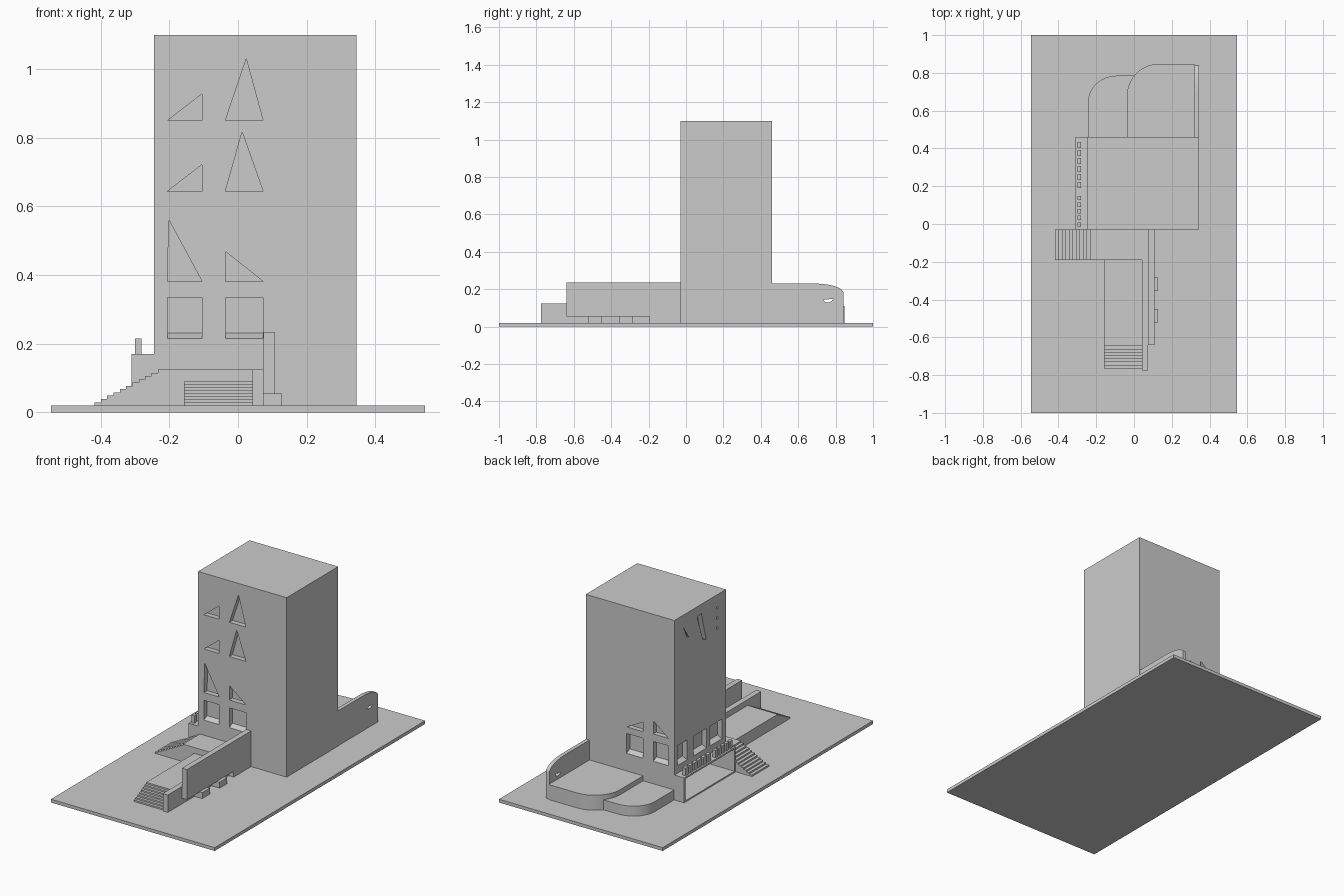
import bpy, bmesh, math
from mathutils import Vector

if "Cube" in bpy.data.objects:
    bpy.data.objects.remove(bpy.data.objects["Cube"])


def loft(bm, a, b):
    # closed solid between two matching outlines
    va, vb = [bm.verts.new(p) for p in a], [bm.verts.new(p) for p in b]
    n = len(va)
    bm.faces.new(va[::-1])
    bm.faces.new(vb)
    for i in range(n):
        j = (i + 1) % n
        bm.faces.new((va[i], va[j], vb[j], vb[i]))


def finish(name, bm):
    bmesh.ops.recalc_face_normals(bm, faces=bm.faces)
    me = bpy.data.meshes.new(name)
    bm.to_mesh(me)
    bm.free()
    ob = bpy.data.objects.new(name, me)
    bpy.context.collection.objects.link(ob)
    return ob


def prism(name, pts, axis, lo, hi):
    # extrude a 2D outline along x, y or z
    place = {'x': lambda p, d: (d, p[0], p[1]),
             'y': lambda p, d: (p[0], d, p[1]),
             'z': lambda p, d: (p[0], p[1], d)}[axis]
    bm = bmesh.new()
    loft(bm, [place(p, lo) for p in pts], [place(p, hi) for p in pts])
    return finish(name, bm)


def box(name, x0, x1, y0, y1, z0, z1):
    return prism(name, [(x0, y0), (x1, y0), (x1, y1), (x0, y1)], 'z', z0, z1)


def cut(ob, cutter):
    cutter.hide_render = True
    m = ob.modifiers.new("cut", 'BOOLEAN')
    m.object, m.operation, m.solver = cutter, 'DIFFERENCE', 'EXACT'
    bpy.context.view_layer.objects.active = ob
    bpy.ops.object.modifier_apply(modifier=m.name)
    bpy.data.objects.remove(cutter)


def smooth(ob):
    bpy.ops.object.select_all(action='DESELECT')
    ob.select_set(True)
    bpy.context.view_layer.objects.active = ob
    bpy.ops.object.shade_smooth_by_angle(angle=math.radians(30))


def arc(cx, cy, rx, ry, a0, a1, n=14):
    return [(cx + rx * math.cos(math.radians(a0 + (a1 - a0) * i / n)),
             cy + ry * math.sin(math.radians(a0 + (a1 - a0) * i / n))) for i in range(n + 1)]


# ground plate
box("base_plate", -.545, .545, -1, 1, 0, .02)

# ground floor with open shop room on the left
ground = box("ground_floor", -.31, .345, -.03, .46, .02, .17)
cut(ground, box("room_cutter", -.4, .325, -.018, .448, .028, .16))

# tower with recessed windows
tower = box("tower", -.245, .345, -.03, .46, .17, 1.1)
sides = {'front': lambda u, z, d: (u, -.03 + d, z),
         'back': lambda u, z, d: (u, .46 - d, z),
         'left': lambda u, z, d: (-.245 + d, u, z)}
bm = bmesh.new()


def recess(side, pts, depth=.03, sill=0):
    low = min(z for u, z in pts)
    f = sides[side]
    # rectangular windows have a sloped sill that rises inward over the depth
    slope = sill / depth
    loops = []
    for d in (-.02, depth):
        loops.append([f(u, z + (slope * d if z == low else 0), d) for u, z in pts])
    loft(bm, *loops)


def rect(u0, u1, z0, z1):
    return [(u0, z0), (u1, z0), (u1, z1), (u0, z1)]


L0, L1, R0, R1 = -.206, -.105, -.037, .073
for s in ('front', 'back'):
    for u0, u1 in ((L0, L1), (R0, R1)):
        recess(s, rect(u0, u1, .216, .335), sill=.015)
for u0, u1 in ((.34, .433), (.155, .28), (.008, .12)):
    recess('left', rect(u0, u1, .216, .335), sill=.015)
for base, la, ra in ((.382, (-.201, .56), (R0, .469)),
                     (.644, (L1, .722), (.012, .817)),
                     (.85, (L1, .928), (.024, 1.03))):
    recess('front', [(L0, base), (L1, base), la])
    recess('front', [(R0, base), (R1, base), ra])
recess('back', [(L0, .38), (L1, .38), (L1, .458)])
recess('back', [(R0, .375), (R1, .375), (R0, .433)])
# slits and small square holes high on the left side
recess('left', [(.378, 1.03), (.325, .95), (.337, .95)])
recess('left', [(.243, 1.035), (.205, 1.045), (.157, .87), (.19, .885)])
for z in (.9, .96, 1.02):
    recess('left', rect(.045, .06, z - .008, z + .008))
cut(tower, finish("window_cutter", bm))

# blank blocks standing on the shop front edge
for y0, y1, n in ((-.02, .155, 5), (.185, .44, 6)):
    p = (y1 - y0) / n
    for i in range(n):
        box("sign_block", -.3, -.281, y0 + p * i + .006, y0 + p * (i + 1) - .006, .17, .215)


def stair(name, axis, lo, hi, start, end, z0, z1, n, far):
    # stepped profile with a landing running on to "far"
    pts = [(start, z0)]
    run, rise = (end - start) / n, (z1 - z0) / n
    for i in range(n):
        pts += [(start + run * i, z0 + rise * (i + 1)), (start + run * (i + 1), z0 + rise * (i + 1))]
    pts[-1] = (far, z1)
    pts.append((far, z0))
    return prism(name, pts, axis, lo, hi)


# side stair with upper landing, front steps with long walkway
stair("side_stair", 'y', -.19, -.03, -.418, -.215, .02, .125, 11, .042)
stair("front_walkway", 'x', -.158, .042, -.765, -.63, .02, .09, 8, -.19)

# walls beside the walkway, upper one raised off the ground at its outer end
box("low_wall", .042, .075, -.775, -.03, .02, .125)
prism("high_wall", [(-.64, .054), (-.195, .054), (-.195, .02), (-.03, .02),
                    (-.03, .235), (-.64, .235)], 'x', .075, .108)
for y in (-.485, -.32):
    box("wall_support", .075, .127, y - .036, y + .036, .02, .056)

# curved terraces at the back
t1 = prism("lower_terrace", [(.1, .46), (.1, .785)] +
           arc(-.093, .645, .15, .14, 90, 180) + [(-.243, .46)], 'z', .02, .08)
t2 = prism("upper_terrace", [(.32, .46), (.32, .848)] +
           arc(.133, .678, .17, .17, 90, 180) + [(-.037, .46)], 'z', .02, .11)

# terrace side wall with rounded end and a small opening
w = prism("terrace_wall", [(.46, .02), (.842, .02)] +
          arc(.692, .18, .15, .05, 0, 90) + [(.46, .23)], 'x', .32, .343)
cut(w, prism("opening_cutter", [(.733, .145), (.745, .132), (.762, .128), (.778, .136),
                                (.787, .15), (.76, .146)], 'x', .3, .36))
for ob in (t1, t2, w):
    smooth(ob)
